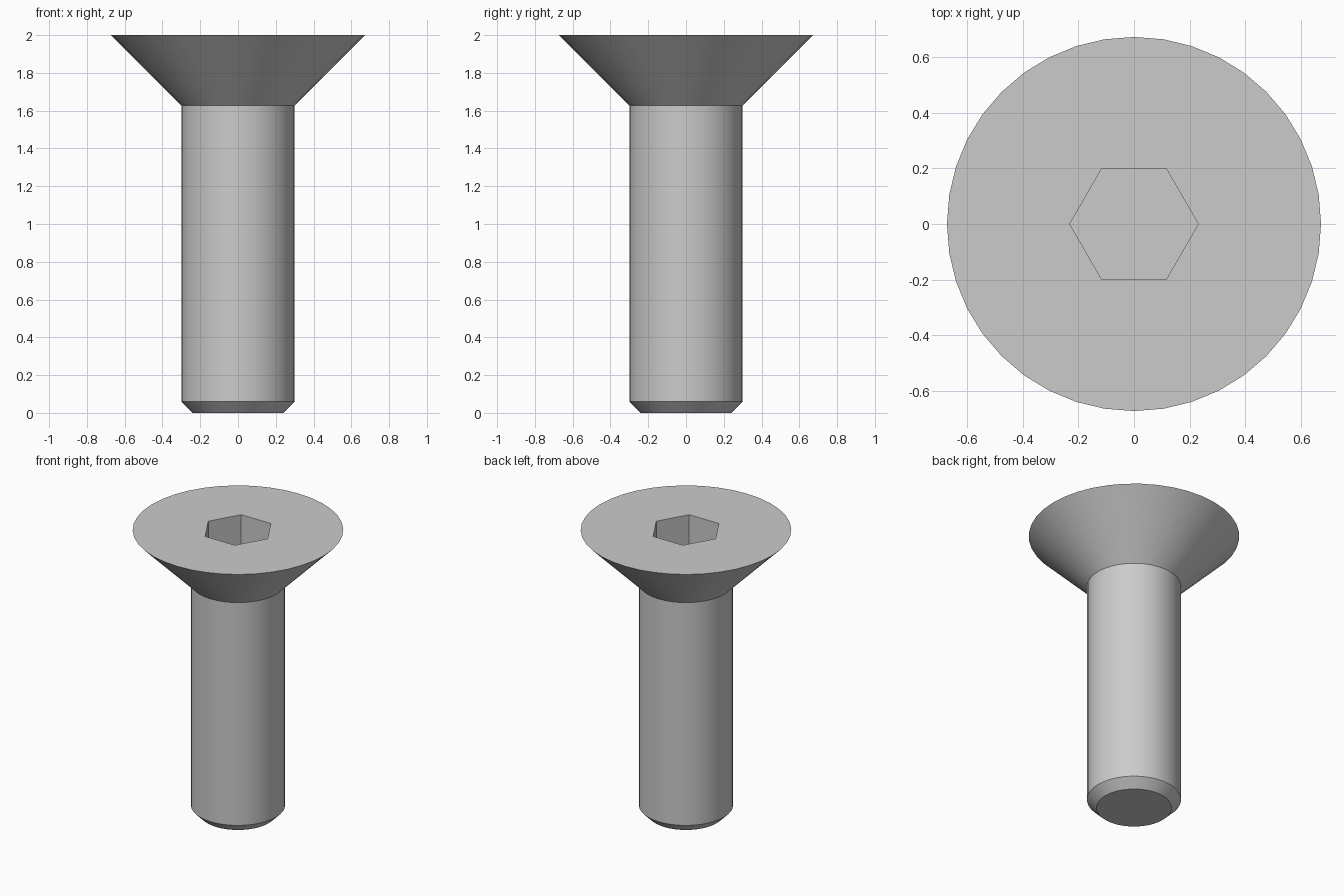
import bpy
import bmesh
from math import cos, sin, tau, sqrt, radians

cube = bpy.data.objects.get("Cube")
if cube:
    bpy.data.objects.remove(cube)

SIDES = 40
SHANK_R, HEAD_R = 0.3, 0.672
HEAD_Z, TOP_Z = 1.628, 2.0
SOCKET_R, SOCKET_DEPTH = 0.4 / sqrt(3), 0.24

steel = bpy.data.materials.new("grey_steel")
steel.use_nodes = True
colour = (0.6, 0.6, 0.6, 1)
steel.diffuse_color = colour
steel.node_tree.nodes["Principled BSDF"].inputs["Base Color"].default_value = colour


def ring(bm, radius, z, sides=SIDES):
    return [bm.verts.new((radius * cos(tau * i / sides), radius * sin(tau * i / sides), z))
            for i in range(sides)]


def bridge(bm, low, high):
    n = len(low)
    for i in range(n):
        j = (i + 1) % n
        bm.faces.new((low[i], low[j], high[j], high[i]))


def loop_edges(bm, loop):
    return [bm.edges.get((loop[i - 1], loop[i])) for i in range(len(loop))]


def finish(bm, name):
    mesh = bpy.data.meshes.new(name)
    bm.to_mesh(mesh)
    bm.free()
    mesh.materials.append(steel)
    obj = bpy.data.objects.new(name, mesh)
    bpy.context.collection.objects.link(obj)
    bpy.ops.object.select_all(action='DESELECT')
    obj.select_set(True)
    bpy.context.view_layer.objects.active = obj
    bpy.ops.object.shade_smooth_by_angle(angle=radians(25))


# Shank with a chamfered tip, open where it meets the head
bm = bmesh.new()
tip, shoulder, neck = [ring(bm, r, z) for r, z in
                       ((SHANK_R - 0.06, 0), (SHANK_R, 0.06), (SHANK_R, HEAD_Z))]
bm.faces.new(tip[::-1])
bridge(bm, tip, shoulder)
bridge(bm, shoulder, neck)
finish(bm, "shank")

# Countersunk head with a hexagonal socket
bm = bmesh.new()
base, rim = ring(bm, SHANK_R, HEAD_Z), ring(bm, HEAD_R, TOP_Z)
bridge(bm, base, rim)
mouth = ring(bm, SOCKET_R, TOP_Z, 6)
floor = ring(bm, SOCKET_R, TOP_Z - SOCKET_DEPTH, 6)
bridge(bm, mouth, floor)
bm.faces.new(floor)
top = bmesh.ops.triangle_fill(bm, use_beauty=True, normal=(0, 0, 1),
                              edges=loop_edges(bm, rim) + loop_edges(bm, mouth))
for face in [g for g in top["geom"] if isinstance(g, bmesh.types.BMFace)]:
    face.normal_update()
    if face.normal.z < 0:
        face.normal_flip()
finish(bm, "countersunk_head")
